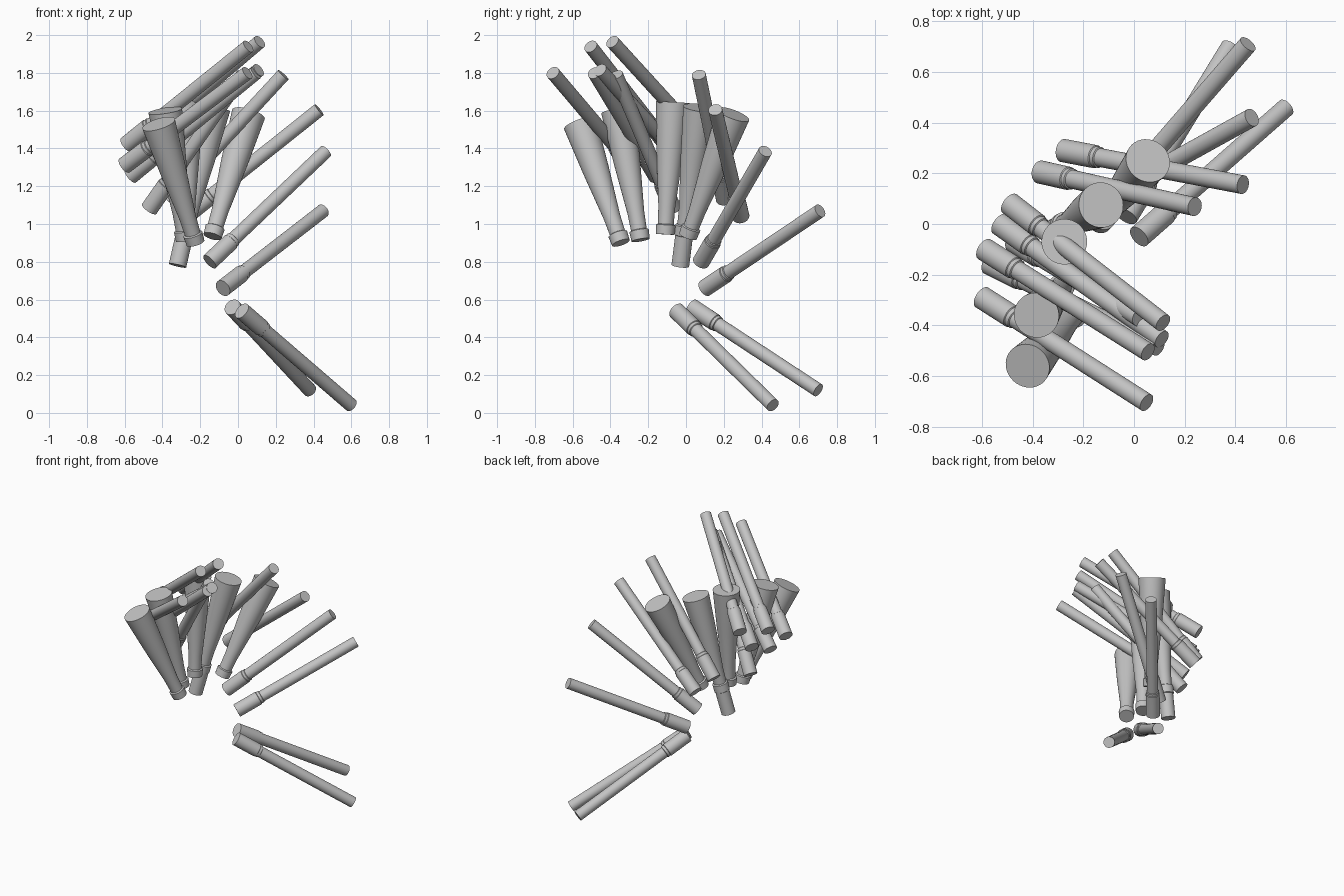
import bpy, bmesh, math
from mathutils import Vector

cube = bpy.data.objects.get("Cube")
if cube:
    bpy.data.objects.remove(cube, do_unlink=True)

grey = bpy.data.materials.new("plain grey")
grey.use_nodes = True
grey.diffuse_color = (0.55, 0.55, 0.55, 1)
grey.node_tree.nodes["Principled BSDF"].inputs["Base Color"].default_value = (0.55, 0.55, 0.55, 1)

SIDES = 40


def turned(name, start, end, profile):
    """Lathe a (distance, radius) profile along the line from start to end."""
    start, end = Vector(start), Vector(end)
    axis = (end - start).normalized()
    turn = axis.to_track_quat('Z', 'Y')
    bm = bmesh.new()
    rings = []
    for dist, radius in profile:
        ring = []
        for k in range(SIDES):
            a = 2 * math.pi * k / SIDES
            p = Vector((radius * math.cos(a), radius * math.sin(a), dist))
            ring.append(bm.verts.new(start + turn @ p))
        rings.append(ring)
    for low, high in zip(rings, rings[1:]):
        for k in range(SIDES):
            n = (k + 1) % SIDES
            bm.faces.new((low[k], low[n], high[n], high[k]))
    bm.faces.new(rings[0][::-1])
    bm.faces.new(rings[-1])
    mesh = bpy.data.meshes.new(name)
    bm.to_mesh(mesh)
    bm.free()
    mesh.materials.append(grey)
    obj = bpy.data.objects.new(name, mesh)
    bpy.context.collection.objects.link(obj)
    bpy.ops.object.select_all(action='DESELECT')
    obj.select_set(True)
    bpy.context.view_layer.objects.active = obj
    bpy.ops.object.shade_smooth_by_angle(angle=math.radians(30))
    return obj


# Rods: thick grip, small collar, slim shaft (grip end, tip)
rods = [
    ((0.02, -0.05, 0.54), (0.60, 0.46, 0.04)),
    ((-0.03, 0.03, 0.56), (0.38, 0.70, 0.12)),
    ((-0.08, 0.10, 0.66), (0.45, 0.71, 1.07)),
    ((-0.15, 0.08, 0.80), (0.465, 0.42, 1.385)),
    ((-0.28, 0.29, 1.04), (0.43, 0.155, 1.605)),
    ((-0.37, 0.205, 1.13), (0.24, 0.068, 1.79)),
    ((-0.49, 0.08, 1.45), (0.115, -0.39, 1.965)),
    ((-0.53, 0.0, 1.32), (0.11, -0.455, 1.815)),
    ((-0.59, -0.10, 1.42), (0.055, -0.505, 1.94)),
    ((-0.57, -0.155, 1.255), (0.095, -0.485, 1.80)),
    ((-0.60, -0.29, 1.31), (0.05, -0.705, 1.80)),
    ((-0.47, -0.07, 1.08), (0.025, -0.37, 1.79)),
]
for i, (grip, tip) in enumerate(rods, 1):
    length = (Vector(tip) - Vector(grip)).length
    turned(f"rod_{i}", grip, tip, [
        (0, 0.046), (0.165, 0.046), (0.168, 0.042),
        (0.185, 0.042), (0.188, 0.037), (length, 0.037)])

# Tapered clubs: knob at the narrow end, wide flat cap (knob end, cap)
clubs = [
    ((-0.135, 0.01, 0.935), (0.055, 0.25, 1.58)),
    ((-0.27, -0.11, 0.945), (-0.275, -0.07, 1.645)),
    ((-0.28, -0.24, 0.915), (-0.385, -0.36, 1.60)),
    ((-0.225, -0.345, 0.90), (-0.42, -0.56, 1.53)),
]
for i, (knob, cap) in enumerate(clubs, 1):
    length = (Vector(cap) - Vector(knob)).length
    turned(f"club_{i}", knob, cap, [
        (0, 0.049), (0.05, 0.052), (0.055, 0.042),
        (0.15, 0.045), (0.42, 0.07), (length, 0.09)])

# Long club with a full grip below its collar
grip, cap = (-0.32, -0.03, 0.78), (-0.13, 0.075, 1.615)
turned("long_club", grip, cap, [
    (0, 0.047), (0.165, 0.047), (0.168, 0.052), (0.22, 0.052), (0.225, 0.043),
    (0.32, 0.046), (0.58, 0.07), ((Vector(cap) - Vector(grip)).length, 0.09)])
